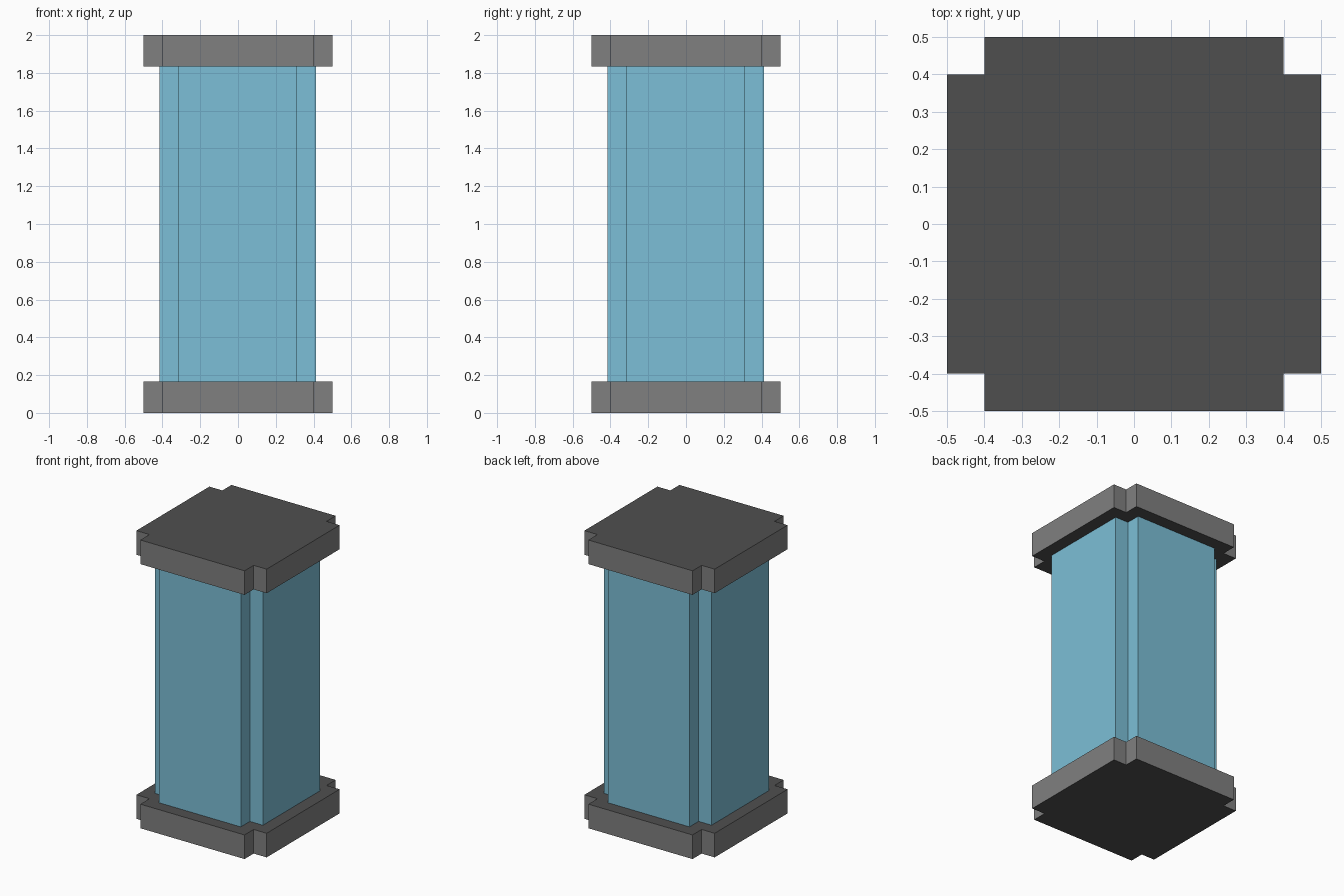
import bpy, bmesh

if "Cube" in bpy.data.objects:
    bpy.data.objects.remove(bpy.data.objects["Cube"])


def material(name, rgb):
    m = bpy.data.materials.new(name)
    m.diffuse_color = (*rgb, 1.0)
    m.use_nodes = True
    m.node_tree.nodes["Principled BSDF"].inputs["Base Color"].default_value = m.diffuse_color
    return m


GREY = material("mid grey", (0.216, 0.216, 0.216))
DARK = material("dark grey", (0.078, 0.078, 0.078))
BLUE = material("pale blue", (0.202, 0.521, 0.680))


def notched_prism(name, lo, in_lo, in_hi, hi, z0, z1, side, end=None):
    """Square block with its four corners notched, extruded from z0 to z1."""
    profile = [(in_lo, lo), (in_hi, lo), (in_hi, in_lo), (hi, in_lo),
               (hi, in_hi), (in_hi, in_hi), (in_hi, hi), (in_lo, hi),
               (in_lo, in_hi), (lo, in_hi), (lo, in_lo), (in_lo, in_lo)]
    bm = bmesh.new()
    base = bm.faces.new([bm.verts.new((x, y, z0)) for x, y in profile])
    top = bmesh.ops.extrude_face_region(bm, geom=[base], use_keep_orig=True)
    verts = [g for g in top["geom"] if isinstance(g, bmesh.types.BMVert)]
    bmesh.ops.translate(bm, verts=verts, vec=(0, 0, z1 - z0))
    bmesh.ops.recalc_face_normals(bm, faces=bm.faces)

    # Horizontal faces take the end colour
    bm.normal_update()
    for f in bm.faces:
        f.material_index = 1 if end and abs(f.normal.z) > 0.5 else 0

    mesh = bpy.data.meshes.new(name)
    bm.to_mesh(mesh)
    bm.free()
    mesh.materials.append(side)
    if end:
        mesh.materials.append(end)
    obj = bpy.data.objects.new(name, mesh)
    bpy.context.collection.objects.link(obj)
    return obj


# Base and top plates
for name, z in (("base_plate", 0.0), ("top_plate", 1.833)):
    notched_prism(name, -0.5, -0.4, 0.4, 0.5, z, z + 0.167, GREY, DARK)

# Column between the plates
notched_prism("column_shaft", -0.415, -0.315, 0.312, 0.412, 0.167, 1.833, BLUE)
